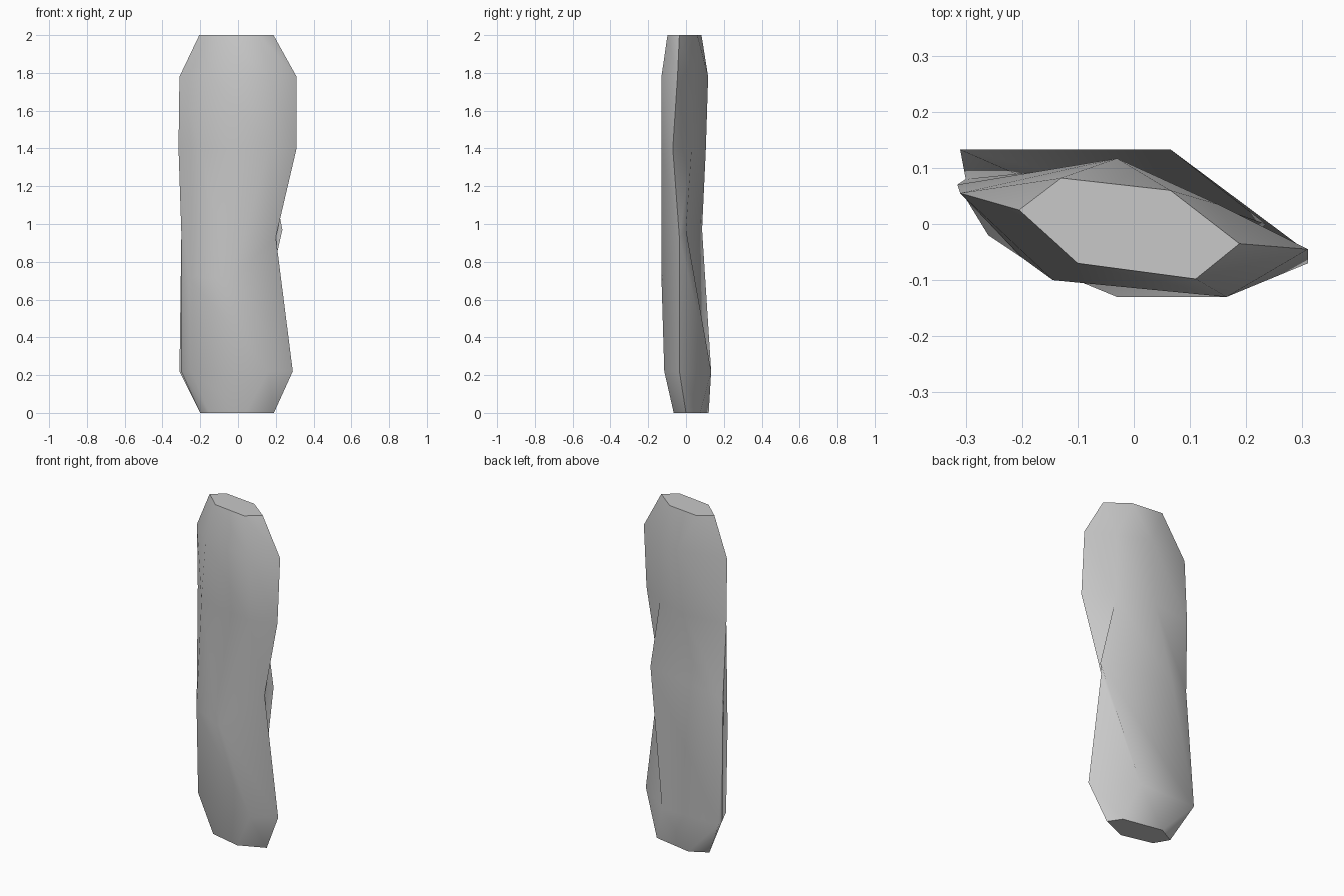
import bpy, bmesh, math

cube = bpy.data.objects.get("Cube")
if cube:
    bpy.data.objects.remove(cube, do_unlink=True)

# One plain grey for the whole stone
grey = bpy.data.materials.new("stone grey")
grey.use_nodes = True
colour = (0.58, 0.58, 0.58, 1)
grey.diffuse_color = colour
grey.node_tree.nodes["Principled BSDF"].inputs["Base Color"].default_value = colour


def level(z, *points):
    return [(x, y, z) for x, y in points]


# Six-sided sections: left, back left, back right, right, front right, front left
sections = [
    level(0, (-.2, .065), (-.1, .12), (.14, .075), (.19, 0), (.04, -.065), (-.15, -.02)),
    level(.22, (-.3, .09), (-.31, .133), (.065, .133), (.29, -.035), (.16, -.115), (-.25, -.02)),
    # Slanted, twisted waist
    [(-.3, .08, .95), (-.2, .085, .97), (.235, 0, .97),
     (.2, -.035, .93), (-.03, -.13, .72), (-.26, -.02, .72)],
    level(1.4, (-.315, .07), (-.06, .105), (.15, .03), (.31, -.07), (.165, -.13), (-.2, -.06)),
    level(1.78, (-.31, .055), (-.03, .117), (.15, .035), (.31, -.045), (.165, -.13), (-.145, -.1)),
    level(2, (-.205, .025), (-.13, .082), (.065, .06), (.188, -.035), (.11, -.098), (-.1, -.07)),
]

# Skin the sections and close both ends
bm = bmesh.new()
rings = [[bm.verts.new(p) for p in section] for section in sections]
for low, high in zip(rings, rings[1:]):
    for i in range(len(low)):
        j = (i + 1) % len(low)
        bm.faces.new((low[i], low[j], high[j], high[i]))
bm.faces.new(rings[0])
bm.faces.new(rings[-1])
bmesh.ops.recalc_face_normals(bm, faces=bm.faces)
mesh = bpy.data.meshes.new("stone_pillar")
bm.to_mesh(mesh)
bm.free()
mesh.materials.append(grey)

stone = bpy.data.objects.new("stone_pillar", mesh)
bpy.context.collection.objects.link(stone)
bpy.ops.object.select_all(action="DESELECT")
stone.select_set(True)
bpy.context.view_layer.objects.active = stone
bpy.ops.object.shade_smooth_by_angle(angle=math.radians(60))
